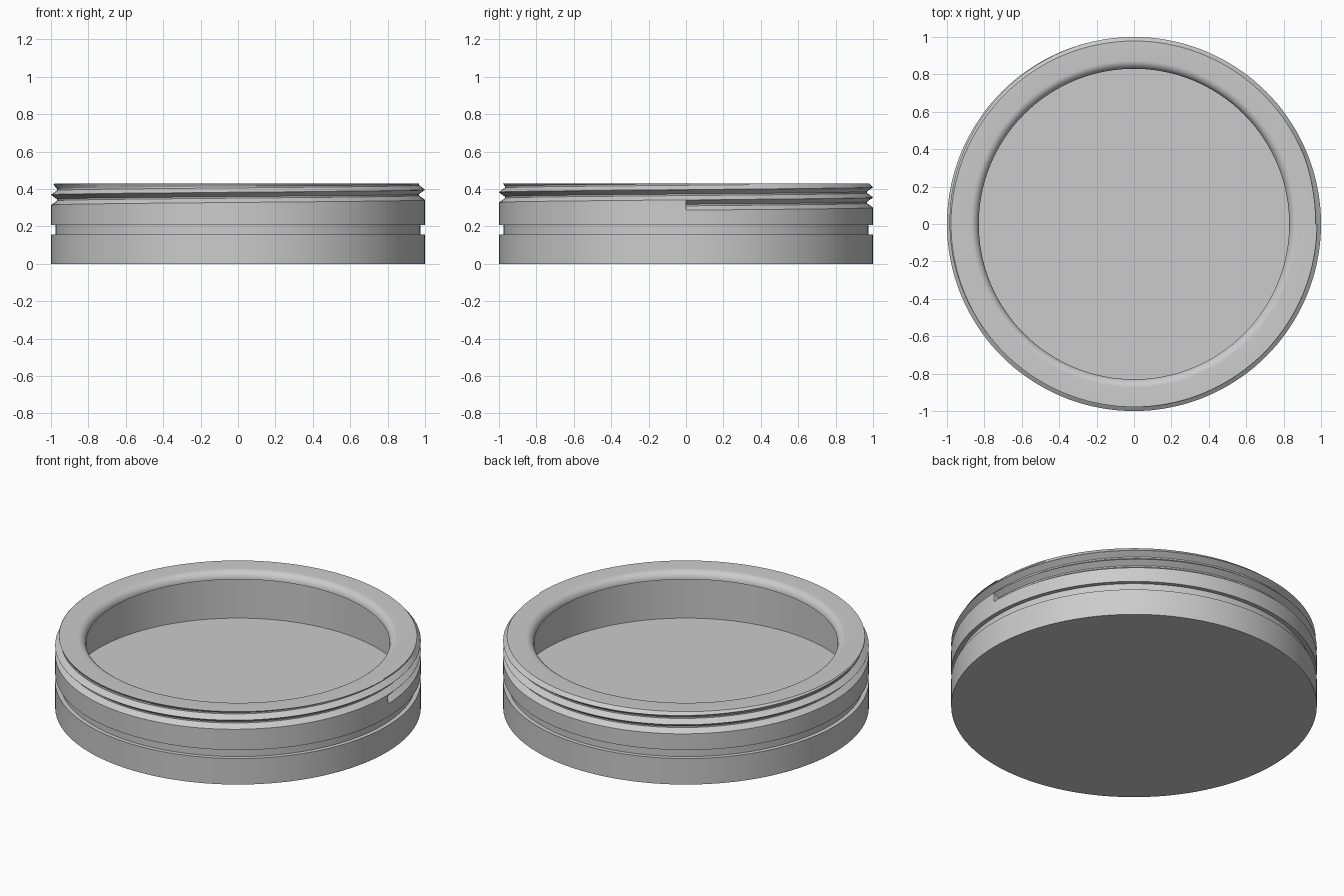
import bpy, bmesh
from math import cos, sin, pi, radians

cube = bpy.data.objects.get("Cube")
if cube:
    bpy.data.objects.remove(cube, do_unlink=True)

SEGMENTS = 144
TOP = 0.43
PITCH, THREAD_START = 0.055, 0.314
GROOVE = [(-0.027, 1.0), (-0.004, 0.968), (0.004, 0.968), (0.027, 1.0)]
LIP, FILLET = 0.83, 0.045
CAVITY, FLOOR = 0.94, 0.1
EXIT = radians(60)
CHAMFER = 0.412


def groove_radius(offset):
    """Radius of the thread cut at a height relative to its centre."""
    for (a, ra), (b, rb) in zip(GROOVE, GROOVE[1:]):
        if a <= offset <= b:
            return ra + (rb - ra) * (offset - a) / (b - a)
    return 1.0


def column(angle):
    """Outline of the ring at one angle, from the base to the floor edge."""
    points = [(1, 0), (1, 0.157), (0.975, 0.157), (0.975, 0.208), (1, 0.208)]
    # Three turns of the screw thread; the last one fades out into the rim chamfer
    for turn in range(3):
        centre = THREAD_START + PITCH * (turn + angle / (2 * pi))
        fade = max(0, 1 - angle / EXIT) if turn == 2 else 1
        for i, (offset, _) in enumerate(GROOVE):
            z = min(centre + offset, TOP)
            if turn == 2 and i == 0:
                z = max(points[-1][1], min(z, CHAMFER))
            r = 1 - (1 - groove_radius(z - centre)) * fade
            points.append((min(r, 1 - 1.2 * max(0, z - CHAMFER)), z))
    points.append((points[-1][0], TOP))
    # Rounded inner lip
    for i in range(9):
        a = pi / 2 * i / 8
        points.append((LIP + FILLET * (1 - sin(a)), TOP - FILLET * (1 - cos(a))))
    # Underside of the lip, undercut cavity wall and floor edge
    points += [(CAVITY, TOP - FILLET), (CAVITY, FLOOR)]
    return points


# Solid of revolution with a helical thread
bm = bmesh.new()
columns = []
for s in range(SEGMENTS + 1):
    a = 2 * pi * s / SEGMENTS
    columns.append([bm.verts.new((r * cos(a), r * sin(a), z)) for r, z in column(a)])
for left, right in zip(columns, columns[1:]):
    for i in range(len(left) - 1):
        bm.faces.new((left[i], right[i], right[i + 1], left[i + 1]))

# Flat wall where the thread begins, then the underside and floor
bm.faces.new(columns[0][5:9])
bm.faces.new([c[0] for c in reversed(columns[:-1])])
bm.faces.new([c[-1] for c in columns[:-1]])
bmesh.ops.remove_doubles(bm, verts=bm.verts, dist=0.0001)
bmesh.ops.dissolve_degenerate(bm, edges=bm.edges, dist=0.0001)
bmesh.ops.recalc_face_normals(bm, faces=bm.faces)

mesh = bpy.data.meshes.new("threaded_ring_base")
bm.to_mesh(mesh)
bm.free()
base = bpy.data.objects.new("threaded_ring_base", mesh)
bpy.context.collection.objects.link(base)

# Plain grey finish
grey = bpy.data.materials.new("light_grey")
grey.use_nodes = True
colour = (0.6, 0.6, 0.6, 1)
grey.diffuse_color = colour
grey.node_tree.nodes["Principled BSDF"].inputs["Base Color"].default_value = colour
mesh.materials.append(grey)

# Smooth walls with crisp edges
bpy.ops.object.select_all(action="DESELECT")
base.select_set(True)
bpy.context.view_layer.objects.active = base
bpy.ops.object.shade_smooth_by_angle(angle=radians(25))
